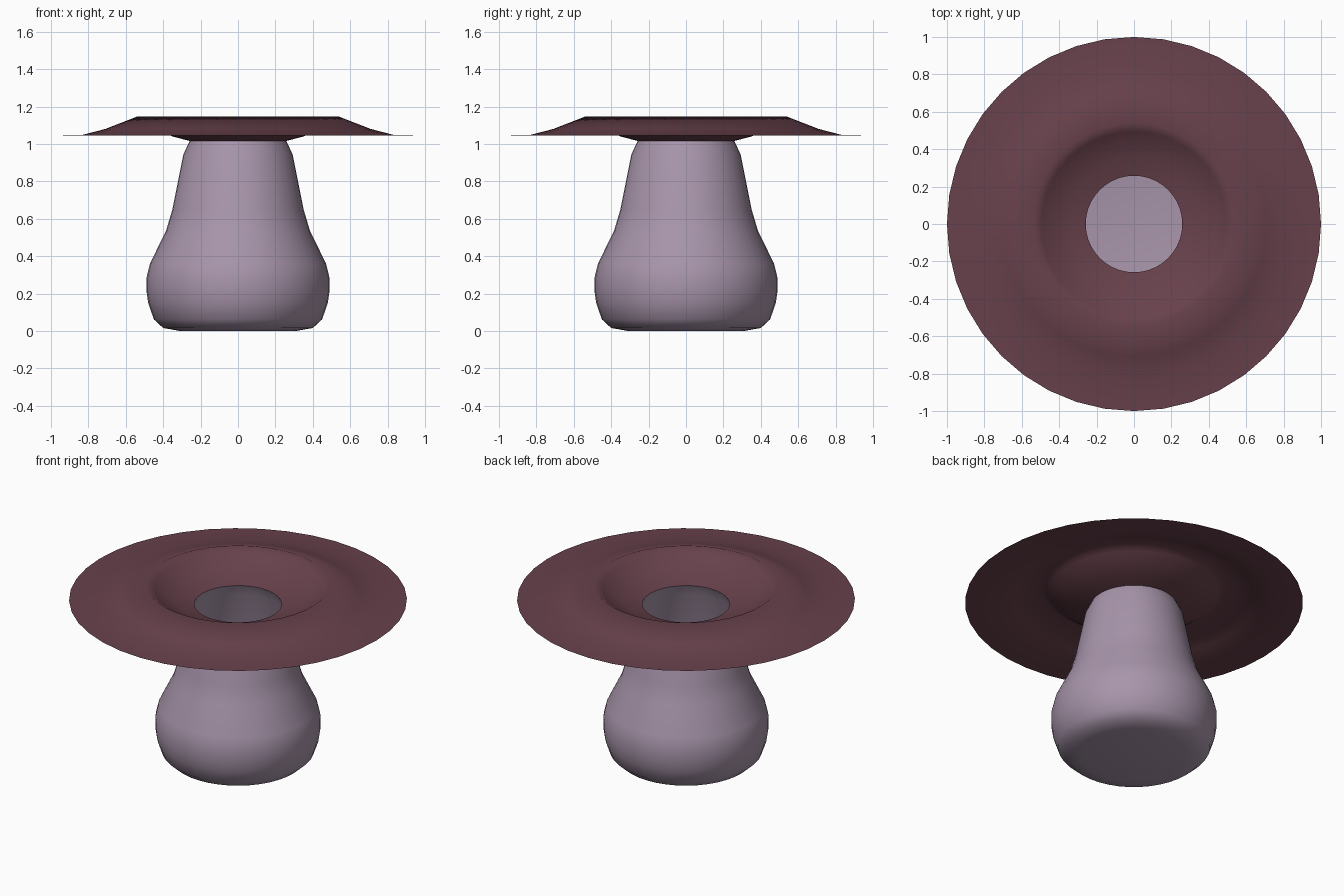
import bpy, bmesh, math

if "Cube" in bpy.data.objects:
    bpy.data.objects.remove(bpy.data.objects["Cube"])

SIDES = 40


def material(name, rgb):
    m = bpy.data.materials.new(name)
    m.diffuse_color = (*rgb, 1)
    m.use_nodes = True
    m.node_tree.nodes["Principled BSDF"].inputs["Base Color"].default_value = m.diffuse_color
    return m


def revolve(name, profile, mat, close_bottom=False, flip=False):
    """Spin an (r, z) profile around z as a single smooth sheet."""
    bm = bmesh.new()
    rings = []
    for r, z in profile:
        rings.append([bm.verts.new((r * math.cos(2 * math.pi * i / SIDES),
                                    r * math.sin(2 * math.pi * i / SIDES), z))
                      for i in range(SIDES)])
    for a, b in zip(rings, rings[1:]):
        for i in range(SIDES):
            j = (i + 1) % SIDES
            quad = [a[i], a[j], b[j], b[i]]
            bm.faces.new(quad[::-1] if flip else quad)
    if close_bottom:
        bm.faces.new(rings[0][::-1])
    for f in bm.faces:
        f.smooth = True
    me = bpy.data.meshes.new(name)
    bm.to_mesh(me)
    bm.free()
    me.materials.append(mat)
    ob = bpy.data.objects.new(name, me)
    bpy.context.collection.objects.link(ob)
    return ob


stem_mat = material("pale mauve", (0.39, 0.30, 0.405))
cap_mat = material("dark plum red", (0.138, 0.053, 0.071))

# Hollow bulbous stem with a flat closed base, open at the top
revolve("stem", [(0.31, 0.0), (0.40, 0.016), (0.45, 0.062), (0.48, 0.15),
                 (0.489, 0.21), (0.489, 0.285), (0.471, 0.36), (0.385, 0.535),
                 (0.352, 0.645), (0.292, 0.945), (0.258, 1.016)],
        stem_mat, close_bottom=True)

# Thin cap: funnel rising to a ridge, then sloping out to a flat brim
revolve("cap", [(0.258, 1.016), (0.35, 1.04), (0.44, 1.078), (0.495, 1.115),
                (0.54, 1.146), (0.71, 1.08), (0.83, 1.049), (1.0, 1.045)],
        cap_mat, flip=True)
